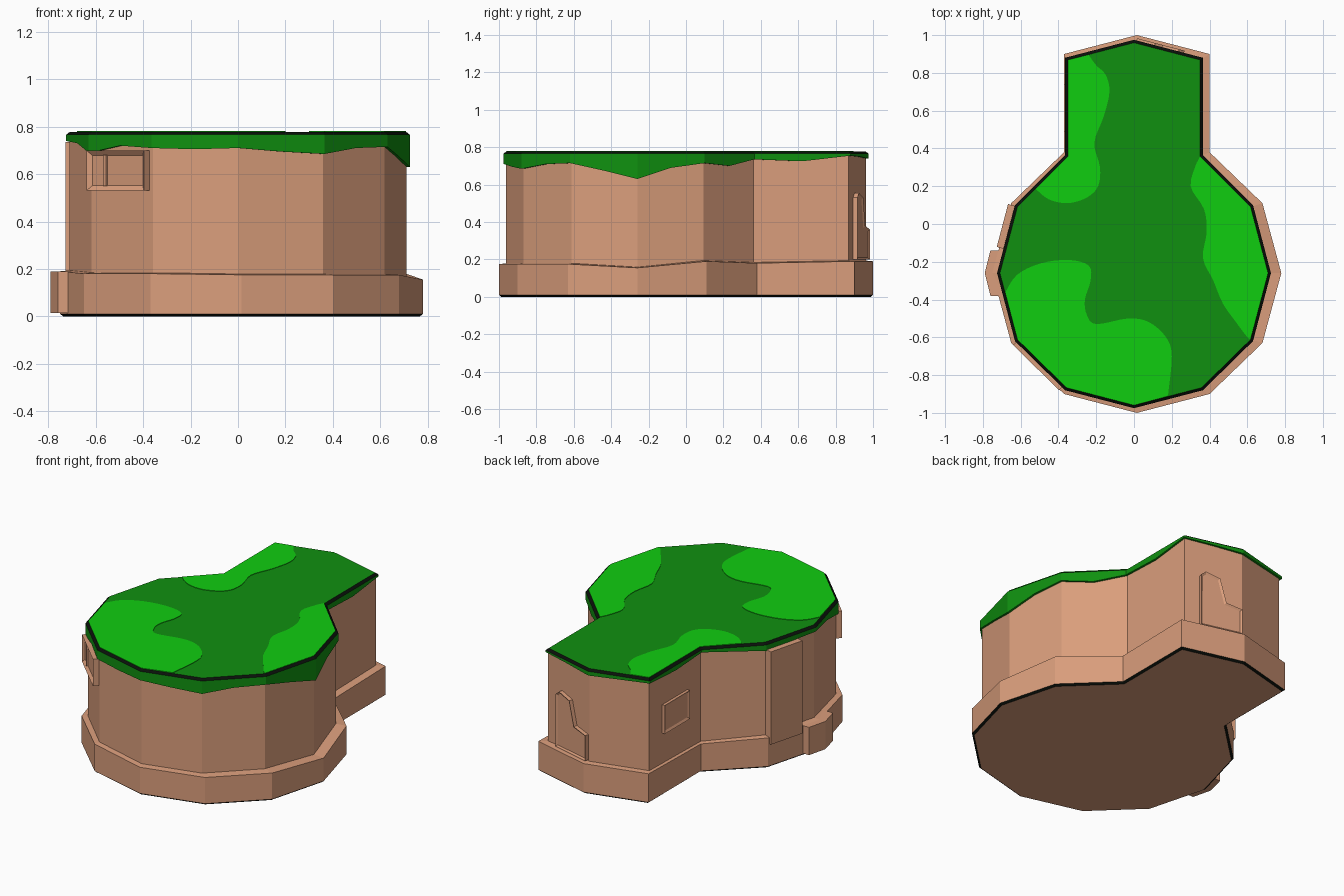
import bpy, bmesh
from mathutils import Vector

cube = bpy.data.objects.get("Cube")
if cube:
    bpy.data.objects.remove(cube, do_unlink=True)


def material(name, rgb):
    mat = bpy.data.materials.new(name)
    mat.use_nodes = True
    color = (*rgb, 1.0)
    mat.diffuse_color = color
    mat.node_tree.nodes["Principled BSDF"].inputs["Base Color"].default_value = color
    return mat


CLAY = material("tan clay", (0.7, 0.34, 0.2))
GRASS = material("dark grass", (0.005, 0.28, 0.005))
LIGHT = material("light grass", (0.005, 0.61, 0.005))
BLACK = material("black edge", (0.003, 0.005, 0.003))


def mirrored(half, shift=0.0):
    """Close a right-hand outline (back to front) with its mirror image."""
    full = half + [(-x, y) for x, y in reversed(half[1:-1])]
    return [Vector((x + shift, y)) for x, y in full]


def offset(points, dist):
    """Move a clockwise outline outwards by dist with mitred corners."""
    result = []
    for i, p in enumerate(points):
        d1 = (p - points[i - 1]).normalized()
        d2 = (points[(i + 1) % len(points)] - p).normalized()
        n1, n2 = Vector((-d1.y, d1.x)), Vector((-d2.y, d2.x))
        miter = (n1 + n2).normalized()
        result.append(p + miter * dist / miter.dot(n1))
    return result


def with_midpoints(points):
    result = []
    for i, p in enumerate(points):
        result += [p, (p + points[(i + 1) % len(points)]) / 2]
    return result


def ring(points, z):
    heights = z if isinstance(z, list) else [z] * len(points)
    return [(p[0], p[1], h) for p, h in zip(points, heights)]


def finish(name, bm, mats):
    bmesh.ops.recalc_face_normals(bm, faces=bm.faces)
    mesh = bpy.data.meshes.new(name)
    bm.to_mesh(mesh)
    bm.free()
    for mat in mats:
        mesh.materials.append(mat)
    obj = bpy.data.objects.new(name, mesh)
    bpy.context.collection.objects.link(obj)
    return obj


def loft(name, rings, mats, black_band=None):
    """Skin stacked rings and cap both ends; one band may use the second material."""
    bm = bmesh.new()
    rows = [[bm.verts.new(co) for co in r] for r in rings]
    count = len(rows[0])
    for k in range(len(rows) - 1):
        for i in range(count):
            j = (i + 1) % count
            face = bm.faces.new((rows[k][i], rows[k][j], rows[k + 1][j], rows[k + 1][i]))
            face.material_index = int(k == black_band)
    bm.faces.new(rows[0])
    bm.faces.new(rows[-1])
    return finish(name, bm, mats)


def panel(name, start, end, profile, thick, border=0.0, depth=0.0):
    """Raise a panel on the wall from start to end; profile is (along, height)."""
    along = (end - start).normalized()
    out = Vector((-along.y, along.x))
    bm = bmesh.new()

    def row(d):
        return [bm.verts.new((*(start + along * u + out * d), z)) for u, z in profile]

    inner, outer = row(-0.03), row(thick)
    count = len(profile)
    for i in range(count):
        j = (i + 1) % count
        bm.faces.new((inner[i], inner[j], outer[j], outer[i]))
    bm.faces.new(inner)
    front = bm.faces.new(outer)
    bmesh.ops.recalc_face_normals(bm, faces=bm.faces)
    if border:
        bmesh.ops.inset_region(bm, faces=[front], thickness=border, depth=0)
        bmesh.ops.translate(bm, verts=front.verts, vec=(*(out * -depth), 0))
    return finish(name, bm, [CLAY])


def box(left, right, low, high):
    return [(left, low), (right, low), (right, high), (left, high)]


def smooth(points, steps=4):
    """Catmull-Rom curve through the points."""
    pts = [Vector(p) for p in points]
    pts = [pts[0]] + pts + [pts[-1]]
    result = []
    for a, b, c, d in zip(pts, pts[1:], pts[2:], pts[3:]):
        for s in range(steps):
            t = s / steps
            result.append(b + ((c - a) * t + (a * 2 - b * 5 + c * 4 - d) * t ** 2
                               + (b * 3 - a - c * 3 + d) * t ** 3) / 2)
    return result + [pts[-1]]


# Outlines, clockwise from the back point
roof = mirrored([(0, .975), (.365, .88), (.365, .365), (.63, .1),
                 (.725, -.26), (.63, -.62), (.365, -.88), (0, -.975)])
base = mirrored([(0, 1), (.385, .9), (.385, .38), (.665, .11),
                 (.765, -.26), (.665, -.63), (.385, -.9), (0, -1)], 0.015)
wall = offset(roof, -0.013)
rim = offset(roof, -0.015)
TOP = 0.778

# Footing with a black lower edge and an uneven ledge
ledge = [.19, .19, .18, .19, .155, .175, .175, .175, .18, .18, .19, .19, .18, .19]
loft("footing", [ring(offset(base, -0.012), 0), ring(base, 0.01), ring(base, ledge),
                 ring(offset(wall, -0.01), [z + 0.005 for z in ledge])], [CLAY, BLACK], 0)

# Main wall
loft("wall", [ring(wall, 0.1), ring(wall, 0.76)], [CLAY])

# Grass roof with a wavy skirt and a black rim
skirt = [.74, .75, .755, .725, .735, .7, .715, .69, .63, .675, .715, .71, .685, .695,
         .71, .705, .71, .72, .69, .73, .74, .735, .73, .74, .75, .735, .75, .745]
edge, edge_in = with_midpoints(roof), with_midpoints(rim)
loft("grass_roof", [ring(with_midpoints(offset(wall, -0.01)), skirt), ring(edge, skirt),
                    ring(edge, 0.766), ring(edge_in, TOP)], [GRASS, BLACK], 2)

# Light grass patches: a free curve closed along the roof corners
patches = {
    "back_patch": ([(-.24, .895), (-.2, .84), (-.15, .79), (-.13, .7), (-.16, .57),
                    (-.21, .43), (-.18, .3), (-.19, .2), (-.25, .14), (-.35, .11),
                    (-.45, .13), (-.52, .185)], (12, 13)),
    "side_patch": ([(.33, .32), (.3, .2), (.37, .08), (.385, -.04), (.365, -.18),
                    (.42, -.3), (.47, -.42), (.54, -.52), (.6, -.6)], (5, 4, 3, 2)),
    "front_patch": ([(-.68, -.36), (-.62, -.27), (-.5, -.21), (-.35, -.19), (-.24, -.22),
                     (-.23, -.3), (-.26, -.4), (-.25, -.48), (-.2, -.53), (-.03, -.5),
                     (.08, -.52), (.17, -.6), (.2, -.7), (.18, -.908)], (7, 8, 9)),
}
for name, (curve, corners) in patches.items():
    shape = smooth(curve) + [rim[i] for i in corners]
    loft(name, [ring(shape, TOP - 0.003), ring(shape, TOP + 0.003)], [LIGHT])

# Raised details on the walls
panel("front_window", wall[8], wall[9], box(.02, .36, .53, .7), 0.035, 0.03, 0.015)
panel("front_window_bar", wall[8], wall[9], box(.25, .265, .55, .68), 0.03)
panel("side_window", wall[12], wall[13], box(.13, .38, .38, .56), 0.018, 0.02, 0.008)
panel("back_door", wall[0], wall[1], [(.01, .2), (.27, .2), (.27, .53), (.24, .555),
                                     (.15, .53), (.11, .38), (.01, .36)], 0.025, 0.015, 0.008)
panel("side_buttress", wall[10], wall[11], box(.13, .365, .15, .735), 0.05)

# Low stone wrapped around the side corner of the footing
stone = [(-.70, -.14), (-.76, -.14), (-.79, -.26), (-.76, -.38), (-.70, -.38)]
loft("footing_stone", [ring(stone, 0.015), ring(stone, 0.19)], [CLAY])
